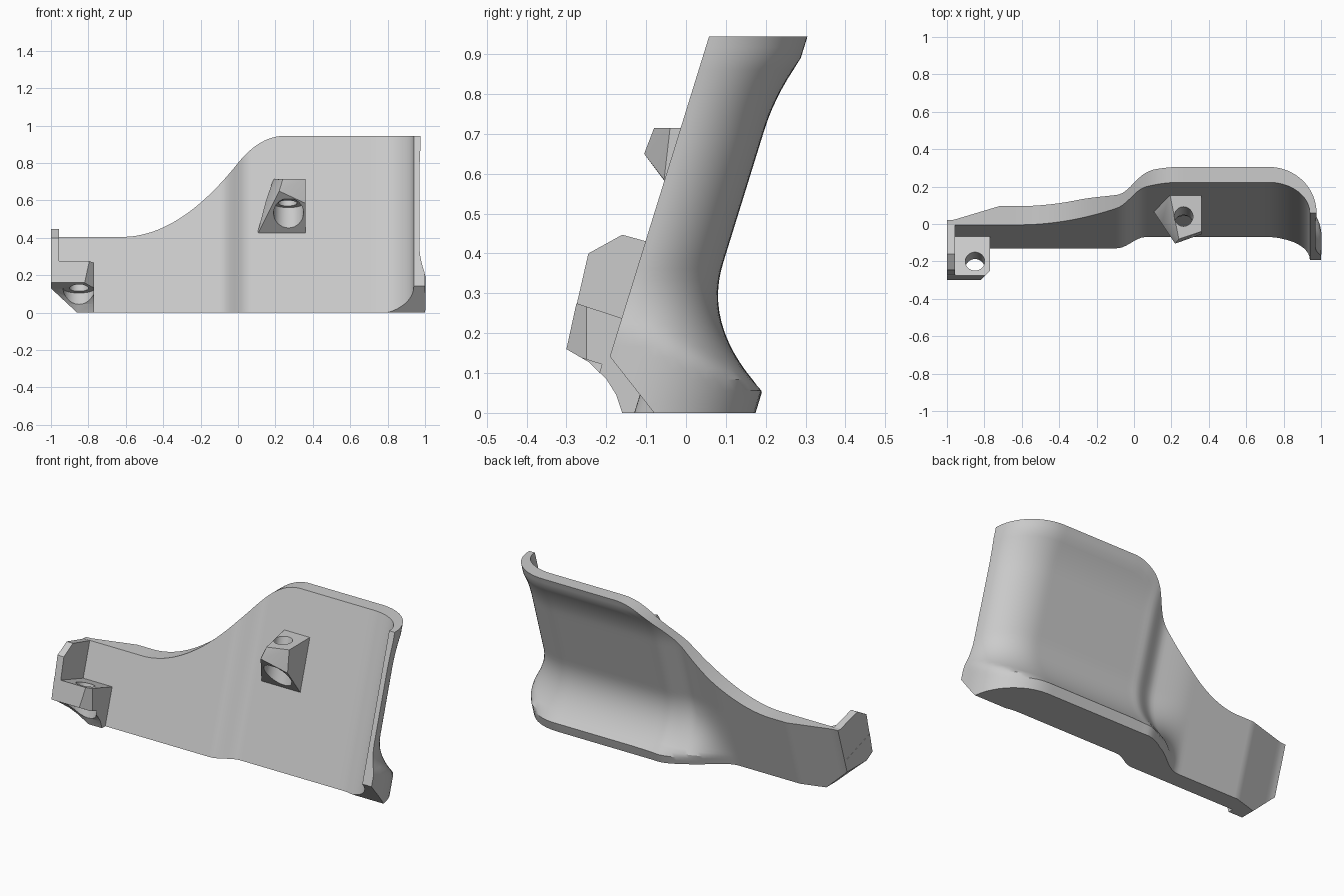
import bpy, bmesh, math
from mathutils import Vector, Matrix

cube = bpy.data.objects.get("Cube")
if cube:
    bpy.data.objects.remove(cube)

LEAN = 0.31          # backward lean of the plate, y per unit z
LEVELS = 34          # rows up the plate

grey = bpy.data.materials.new("light_grey")
grey.use_nodes = True
grey.diffuse_color = (0.6, 0.6, 0.6, 1)
grey.node_tree.nodes["Principled BSDF"].inputs["Base Color"].default_value = (0.6, 0.6, 0.6, 1)


def mix(a, b, t):
    return a + (b - a) * t


def smooth(t):
    t = min(max(t, 0), 1)
    return t * t * (3 - 2 * t)


def hermite(t, a, b, slope_a, slope_b):
    return (a * (2*t**3 - 3*t**2 + 1) + slope_a * (t**3 - 2*t**2 + t)
            + b * (3*t**2 - 2*t**3) + slope_b * (t**3 - t**2))


def make_object(name, bm):
    bmesh.ops.recalc_face_normals(bm, faces=bm.faces)
    mesh = bpy.data.meshes.new(name)
    bm.to_mesh(mesh)
    bm.free()
    obj = bpy.data.objects.new(name, mesh)
    bpy.context.collection.objects.link(obj)
    mesh.materials.append(grey)
    return obj


def slice_off(bm, point, normal, test=lambda c: True):
    """Cut away everything beyond a plane and close the opening."""
    faces = [f for f in bm.faces if test(f.calc_center_median())]
    edges = {e for f in faces for e in f.edges}
    verts = {v for f in faces for v in f.verts}
    bmesh.ops.bisect_plane(bm, geom=list(verts) + list(edges) + faces,
                           plane_co=point, plane_no=normal, clear_outer=True)
    rim = [e for e in bm.edges if e.is_boundary]
    if rim:
        bmesh.ops.triangle_fill(bm, edges=rim, use_beauty=True, use_dissolve=True)


def extrude_profile(bm, profile, x0, x1):
    """Extrude a (y, z) profile along x."""
    face = bm.faces.new([bm.verts.new((x0, y, z)) for y, z in profile])
    out = bmesh.ops.extrude_face_region(bm, geom=[face])
    moved = [v for v in out["geom"] if isinstance(v, bmesh.types.BMVert)]
    bmesh.ops.translate(bm, verts=moved, vec=(x1 - x0, 0, 0))


def drill(obj, centre, radius, low, high):
    """Bore a hole parallel to the leaning plate between two heights."""
    axis = Vector((0, LEAN, 1))
    a = Vector(centre) + axis * (low - centre[2])
    b = Vector(centre) + axis * (high - centre[2])
    bm = bmesh.new()
    turn = axis.to_track_quat('Z', 'Y').to_matrix().to_4x4()
    bmesh.ops.create_cone(bm, cap_ends=True, segments=32, radius1=radius, radius2=radius,
                          depth=(b - a).length, matrix=Matrix.Translation((a + b) / 2) @ turn)
    cutter = make_object("hole_cutter", bm)
    cutter.hide_render = True
    mod = obj.modifiers.new("hole", 'BOOLEAN')
    mod.operation = 'DIFFERENCE'
    mod.object = cutter
    bpy.context.view_layer.objects.active = obj
    bpy.ops.object.modifier_apply(modifier=mod.name)
    bpy.data.objects.remove(cutter)


# Outline of the plate: front point, outward normal, bend (1 straight, 0 at flange)
def front_y(x):
    return mix(-0.13, -0.07, smooth((x + 0.09) / 0.15))


path = []
for i in range(87):
    x = -1 + 0.02 * i
    path.append((x, front_y(x), 0, 1, 1))
for i in range(1, 19):
    a = math.pi / 2 * i / 18
    path.append((0.72 + 0.22 * math.sin(a), -0.235 + 0.165 * math.cos(a),
                 math.sin(a), math.cos(a), math.cos(a) ** 2))


def top_height(x):
    if x < -0.62:
        return 0.405
    if x < 0:
        return hermite((x + 0.62) / 0.62, 0.405, 0.8, 0, 0.78)
    if x < 0.25:
        return hermite(x / 0.25, 0.8, 0.945, 0.31, 0)
    return 0.945


def thickness(x, z, bend):
    base = mix(0.1, mix(0.03, 0.045, bend), smooth((x + 0.3) / 0.4))
    if x < -0.72:
        base = mix(0.1, 0.025, min((-0.72 - x) / 0.25, 1))
    # flared foot
    rim = mix(0.21, 0.055, bend)
    u = min(max((z - rim) / mix(0.15, 0.32, bend), 0), 1)
    flare = mix(0.03, 0.198, bend) * (1 - u) ** 2 * smooth((x + 0.32) / 0.3)
    # thickened upper lip
    lip = mix(0.006, 0.037, bend) * min(max((z - 0.71) / 0.18, 0), 1) ** 2
    return base + flare + lip


# Leaning curved plate
bm = bmesh.new()
rings = []
for x, y, nx, ny, bend in path:
    front, back = [], []
    for k in range(LEVELS + 1):
        z = top_height(x) * k / LEVELS
        t = thickness(x, z, bend)
        front.append(bm.verts.new((x, y + LEAN * z, z)))
        back.append(bm.verts.new((x + nx * t, y + ny * t + LEAN * z, z)))
    rings.append((front, back))
for (f0, b0), (f1, b1) in zip(rings, rings[1:]):
    for k in range(LEVELS):
        bm.faces.new((f0[k], f1[k], f1[k + 1], f0[k + 1]))
        bm.faces.new((b0[k], b0[k + 1], b1[k + 1], b1[k]))
    bm.faces.new((f0[0], b0[0], b1[0], f1[0]))
    bm.faces.new((f0[-1], f1[-1], b1[-1], b0[-1]))
for front, back in (rings[0], rings[-1]):
    for k in range(LEVELS):
        bm.faces.new((front[k], front[k + 1], back[k + 1], back[k]))
bmesh.ops.recalc_face_normals(bm, faces=bm.faces)
# bevelled lower corner of the flange, and of the far end
slice_off(bm, (0.9, -0.19, 0.14), (0, -0.14, -0.11), lambda c: c.x > 0.3)
END_CUT = ((-1, 0, 0.13), (-0.13, 0, -0.14))
slice_off(bm, *END_CUT)
plate = make_object("curved_plate", bm)

# Mounting block at the low end
bm = bmesh.new()
extrude_profile(bm, [(-0.11, 0), (-0.16, 0), (-0.175, 0.045), (-0.2, 0.085), (-0.245, 0.128),
                     (-0.3, 0.16), (-0.275, 0.275), (-0.045, 0.2)], -1, -0.77)
bmesh.ops.recalc_face_normals(bm, faces=bm.faces)
slice_off(bm, *END_CUT)
slice_off(bm, (-0.795, -0.275, 0.2), (1, -1, 0))
block = make_object("mounting_block", bm)
drill(block, (-0.85, -0.2, 0.25), 0.052, -0.1, 0.4)
drill(block, (-0.85, -0.2, 0.25), 0.085, -0.15, 0.13)

# Side wall beside the mounting block
bm = bmesh.new()
extrude_profile(bm, [(-0.299, 0.165), (-0.245, 0.4), (-0.16, 0.447), (0.0, 0.403),
                     (-0.075, 0.165)], -0.999, -0.958)
wall = make_object("block_side_wall", bm)

# Faceted screw boss on the tall part
bm = bmesh.new()
for co in [(0.19, 0.17, 0.715), (0.36, 0.17, 0.715), (0.10, 0.075, 0.41), (0.36, 0.075, 0.41),
           (0.22, -0.105, 0.65), (0.36, -0.055, 0.585), (0.24, -0.08, 0.715),
           (0.36, -0.04, 0.715), (0.15, 0.0, 0.6)]:
    bm.verts.new(co)
bmesh.ops.convex_hull(bm, input=bm.verts)
boss = make_object("screw_boss", bm)
drill(boss, (0.265, 0.04, 0.715), 0.05, 0.3, 0.85)
drill(boss, (0.27, 0.04, 0.715), 0.08, 0.2, 0.585)

# Smooth curves, crisp edges
for obj in (plate, block, wall, boss):
    bpy.ops.object.select_all(action='DESELECT')
    obj.select_set(True)
    bpy.context.view_layer.objects.active = obj
    bpy.ops.object.shade_smooth_by_angle(angle=math.radians(30))
